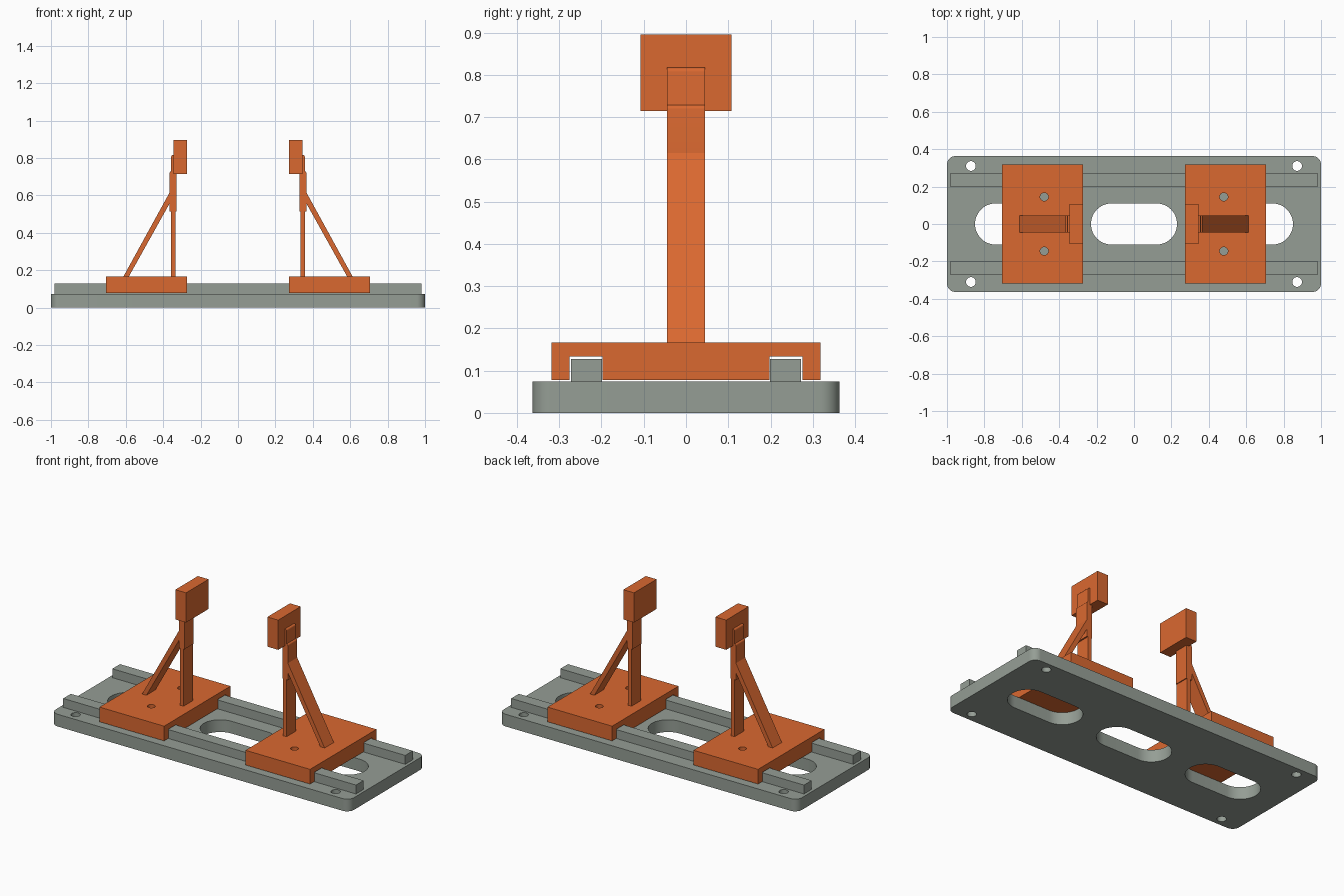
import bpy, bmesh
from math import sin, cos, pi, radians

if "Cube" in bpy.data.objects:
    bpy.data.objects.remove(bpy.data.objects["Cube"])


def material(name, color):
    m = bpy.data.materials.new(name)
    m.diffuse_color = (*color, 1)
    m.use_nodes = True
    m.node_tree.nodes["Principled BSDF"].inputs["Base Color"].default_value = m.diffuse_color
    return m


GREY = material("grey_metal", (0.30, 0.34, 0.30))
ORANGE = material("orange_paint", (0.70, 0.14, 0.03))


def add_object(name, bm, mat, mirror=False):
    bmesh.ops.remove_doubles(bm, verts=bm.verts, dist=1e-5)
    bmesh.ops.recalc_face_normals(bm, faces=bm.faces)
    mesh = bpy.data.meshes.new(name)
    bm.to_mesh(mesh)
    bm.free()
    mesh.materials.clear()
    mesh.materials.append(mat)
    ob = bpy.data.objects.new(name, mesh)
    bpy.context.collection.objects.link(ob)
    if mirror:
        ob.modifiers.new("mirror", "MIRROR").use_axis = (True, False, False)
    return ob


def prism(points, offset):
    """Extrude a closed 3D outline along offset."""
    bm = bmesh.new()
    face = bm.faces.new([bm.verts.new(p) for p in points])
    ext = bmesh.ops.extrude_face_region(bm, geom=[face])
    bmesh.ops.translate(bm, vec=offset, verts=[v for v in ext["geom"] if isinstance(v, bmesh.types.BMVert)])
    return bm


def box(x0, x1, y0, y1, z0, z1):
    return prism([(x0, y0, z0), (x1, y0, z0), (x1, y1, z0), (x0, y1, z0)], (0, 0, z1 - z0))


def xz_prism(profile, half_y):
    return prism([(x, -half_y, z) for x, z in profile], (0, 2 * half_y, 0))


def rounded(cx, cy, hx, hy, r, n=12):
    """Rounded rectangle outline; also makes circles and slots."""
    pts = []
    for k, (sx, sy) in enumerate([(1, 1), (-1, 1), (-1, -1), (1, -1)]):
        for i in range(n + 1):
            a = (k + i / n) * pi / 2
            p = (cx + sx * (hx - r) + r * cos(a), cy + sy * (hy - r) + r * sin(a))
            if not pts or abs(p[0] - pts[-1][0]) + abs(p[1] - pts[-1][1]) > 1e-5:
                pts.append(p)
    if abs(pts[0][0] - pts[-1][0]) + abs(pts[0][1] - pts[-1][1]) < 1e-5:
        pts.pop()
    return pts


def plate(name, outlines, z0, z1, mat):
    """Filled flat plate; inner outlines become holes."""
    cu = bpy.data.curves.new(name, "CURVE")
    cu.dimensions, cu.fill_mode, cu.extrude = "2D", "BOTH", (z1 - z0) / 2
    for pts in outlines:
        sp = cu.splines.new("POLY")
        sp.points.add(len(pts) - 1)
        for p, (x, y) in zip(sp.points, pts):
            p.co = (x, y, 0, 1)
        sp.use_cyclic_u = True
    tmp = bpy.data.objects.new("outline", cu)
    bpy.context.collection.objects.link(tmp)
    mesh = bpy.data.meshes.new_from_object(tmp.evaluated_get(bpy.context.evaluated_depsgraph_get()))
    bpy.data.objects.remove(tmp)
    bm = bmesh.new()
    bm.from_mesh(mesh)
    bmesh.ops.translate(bm, verts=bm.verts, vec=(0, 0, (z0 + z1) / 2))
    return add_object(name, bm, mat)


def smooth(ob):
    bpy.ops.object.select_all(action="DESELECT")
    ob.select_set(True)
    bpy.context.view_layer.objects.active = ob
    bpy.ops.object.shade_smooth_by_angle(angle=radians(30))


# base plate with three slots and four corner holes
outlines = [rounded(0, 0, 1.0, 0.363, 0.045)]
outlines += [rounded(x, 0, 0.23, 0.11, 0.11) for x in (-0.62, 0, 0.62)]
outlines += [rounded(x, y, 0.026, 0.026, 0.026, 8) for x in (-0.872, 0.872) for y in (-0.31, 0.31)]
smooth(plate("base_plate", outlines, 0, 0.074, GREY))

# guide rails
for side, name in ((-1, "front_rail"), (1, "back_rail")):
    y0, y1 = sorted((side * 0.199, side * 0.272))
    add_object(name, box(-0.982, 0.982, y0, y1, 0.072, 0.128), GREY)

# sliding carriages, grooved underneath to straddle the rails
half = [(0.198, 0.078), (0.198, 0.133), (0.276, 0.133), (0.276, 0.078), (0.318, 0.078), (0.318, 0.167)]
profile = half + [(-y, z) for y, z in reversed(half)]
carriage = add_object("carriage", prism([(0.273, y, z) for y, z in profile], (0.433, 0, 0)), ORANGE)

# screw holes through the carriages
for y in (-0.145, 0.145):
    pts = [(px, py, 0.0) for px, py in rounded(0.48, y, 0.022, 0.022, 0.022, 6)]
    cutter = add_object("screw_hole_cutter", prism(pts, (0, 0, 0.3)), ORANGE)
    cutter.hide_render = True
    cutter.hide_set(True)
    mod = carriage.modifiers.new("screw_hole", "BOOLEAN")
    mod.operation, mod.solver, mod.object = "DIFFERENCE", "EXACT", cutter
carriage.modifiers.new("mirror", "MIRROR").use_axis = (True, False, False)


def upright(name, x0, x1, z0, z1, r):
    """Strip with a rounded outer top edge."""
    arc = [(x1 - r + r * cos(a), z1 - r + r * sin(a)) for a in (i * pi / 12 for i in range(7))]
    smooth(add_object(name, xz_prism([(x0, z0), (x1, z0)] + arc + [(x0, z1)], 0.0445), ORANGE, True))


# post, its thicker sleeve, the slanted brace and the jaw block
upright("post", 0.334, 0.357, 0.16, 0.817, 0.01)
upright("post_sleeve", 0.329, 0.366, 0.513, 0.729, 0.01)
add_object("brace", xz_prism([(0.587, 0.16), (0.616, 0.16), (0.366, 0.615), (0.345, 0.615), (0.345, 0.594)],
                             0.0445), ORANGE, True)
add_object("jaw_block", box(0.273, 0.345, -0.108, 0.108, 0.715, 0.895), ORANGE, True)
